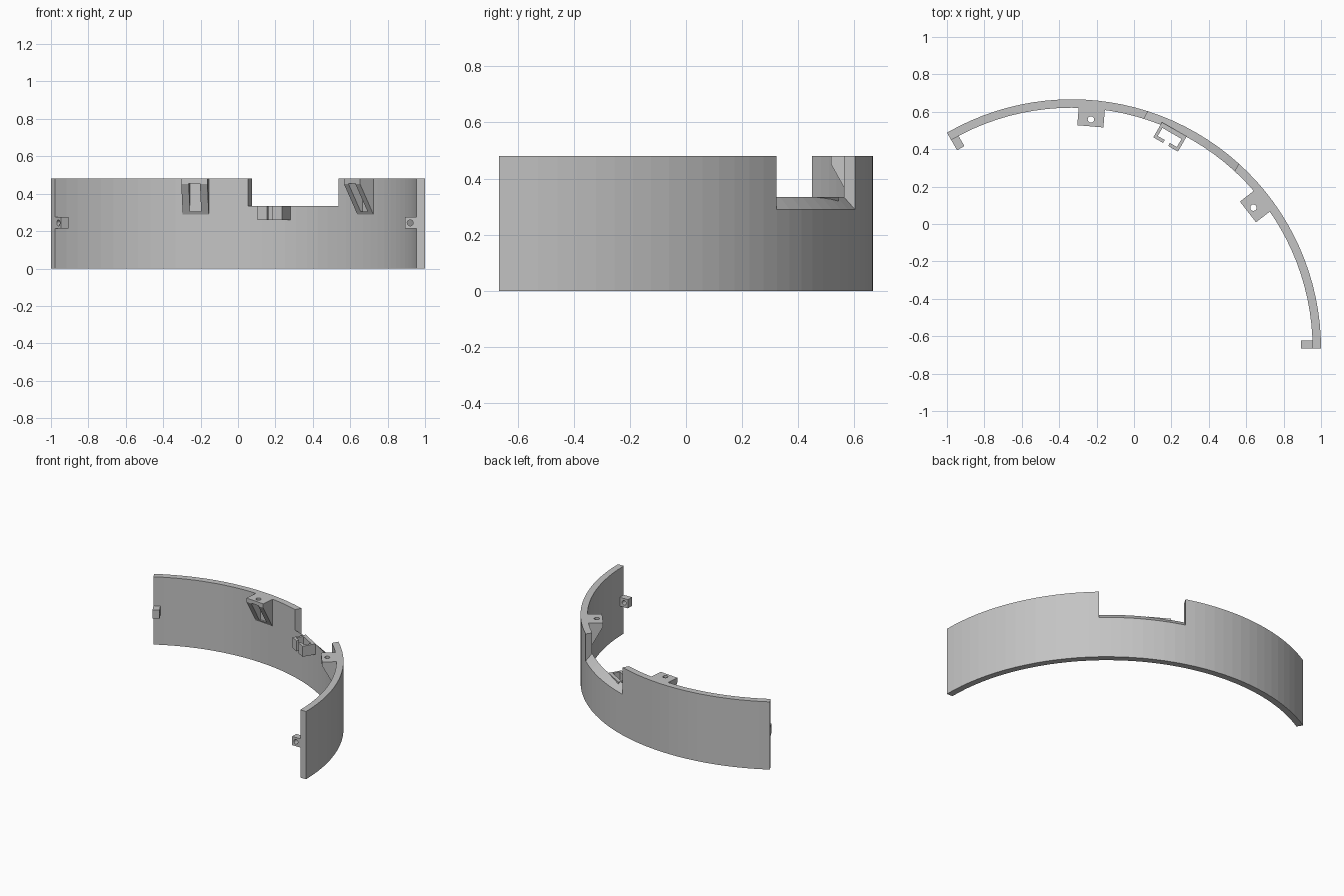
import bpy, bmesh
from math import radians, cos, sin
from mathutils import Matrix, Vector

if "Cube" in bpy.data.objects:
    bpy.data.objects.remove(bpy.data.objects["Cube"])

R_OUT, WALL, HEIGHT = 4 / 3, 0.045, 0.48
R_IN = R_OUT - WALL
CENTRE = Matrix.Translation((-1 / 3, -2 / 3, 0))

grey = bpy.data.materials.new("light_grey")
grey.use_nodes = True
grey.diffuse_color = (0.55, 0.55, 0.55, 1)
grey.node_tree.nodes["Principled BSDF"].inputs["Base Color"].default_value = grey.diffuse_color


def finish(name, bm, angle=0):
    """Turn a bmesh, modelled along +x, to its place on the ring."""
    bmesh.ops.recalc_face_normals(bm, faces=bm.faces)
    bm.transform(CENTRE @ Matrix.Rotation(radians(angle), 4, "Z"))
    mesh = bpy.data.meshes.new(name)
    bm.to_mesh(mesh)
    bm.free()
    obj = bpy.data.objects.new(name, mesh)
    bpy.context.collection.objects.link(obj)
    mesh.materials.append(grey)
    return obj


def sweep(name, profile, start, end, step=3):
    """Sweep a closed (radius, z) profile around the ring."""
    bm = bmesh.new()
    rings = []
    for a in range(start, end + 1, step):
        c, s = cos(radians(a)), sin(radians(a))
        rings.append([bm.verts.new((r * c, r * s, z)) for r, z in profile])
    n = len(profile)
    for p, q in zip(rings, rings[1:]):
        for i in range(n):
            j = (i + 1) % n
            bm.faces.new((p[i], p[j], q[j], q[i]))
    bm.faces.new(rings[0])
    bm.faces.new(rings[-1])
    return finish(name, bm)


def prism(name, points, offset, angle):
    """Extrude a flat outline by an offset vector."""
    bm = bmesh.new()
    face = bm.faces.new([bm.verts.new(p) for p in points])
    new = bmesh.ops.extrude_face_region(bm, geom=[face])["geom"]
    verts = [v for v in new if isinstance(v, bmesh.types.BMVert)]
    bmesh.ops.translate(bm, verts=verts, vec=offset)
    return finish(name, bm, angle)


def box(name, x, y, z, angle):
    pts = [(x[0], y[0], z[0]), (x[1], y[0], z[0]), (x[1], y[1], z[0]), (x[0], y[1], z[0])]
    return prism(name, pts, Vector((0, 0, z[1] - z[0])), angle)


def rod(name, pos, radius, length, turn, angle):
    bm = bmesh.new()
    m = Matrix.Translation(pos) @ Matrix.Rotation(radians(turn), 4, "X")
    bmesh.ops.create_cone(bm, cap_ends=True, segments=24, radius1=radius,
                          radius2=radius, depth=length, matrix=m)
    return finish(name, bm, angle)


def boolean(target, cutter, operation="DIFFERENCE"):
    cutter.hide_render = True
    mod = target.modifiers.new("cut", "BOOLEAN")
    mod.object, mod.operation, mod.solver = cutter, operation, "EXACT"
    bpy.context.view_layer.objects.active = target
    bpy.ops.object.modifier_apply(modifier=mod.name)
    bpy.data.objects.remove(cutter)


# Curved wall: a third of a ring
wall = sweep("curved_wall", [(R_IN, 0), (R_OUT, 0), (R_OUT, HEIGHT), (R_IN, HEIGHT)], 0, 120)

# Notch with parallel sides and an outward sloping floor
notch = sweep("notch_cutter", [(1.238, 0.385), (1.383, 0.24), (1.383, 0.6), (1.238, 0.6)], 42, 78)
boolean(notch, box("notch_sides", (1, 1.5), (-0.28, 0.28), (0.1, 0.8), 60), "INTERSECT")
boolean(wall, notch)

# Screw brackets: sloped gussets under a drilled top plate
for side, angle in (("left", 37.8), ("right", 85.2)):
    outline = [(1.193, HEIGHT), (1.193, 0.452), (R_IN - 0.005, 0.29), (1.3, 0.29), (1.3, HEIGHT)]
    bracket = prism(side + "_screw_bracket", [(x, -0.07, z) for x, z in outline],
                    Vector((0, 0.14, 0)), angle)
    boolean(bracket, box("slot", (1.1, R_IN - 0.002), (-0.03, 0.03), (0.305, 0.455), angle))
    boolean(bracket, rod("hole", (1.23, 0, HEIGHT), 0.017, 0.2, 0, angle))

# Open-fronted clip below the notch
clip = box("clip", (1.197, 1.29), (0.035, 0.187), (0.26, 0.335), 60)
boolean(clip, box("clip_cell", (1.215, 1.265), (0.052, 0.17), (0.2, 0.4), 60))
boolean(clip, box("clip_gap", (1.1, 1.23), (0.095, 0.127), (0.2, 0.4), 60))

# Drilled tabs at both ends
for side, angle, y in (("left", 0, (0, 0.045)), ("right", 120, (-0.045, 0))):
    tab = box(side + "_end_tab", (1.225, 1.3), y, (0.213, 0.275), angle)
    boolean(tab, rod("hole", (1.254, 0, 0.244), 0.016, 0.2, 90, angle))
